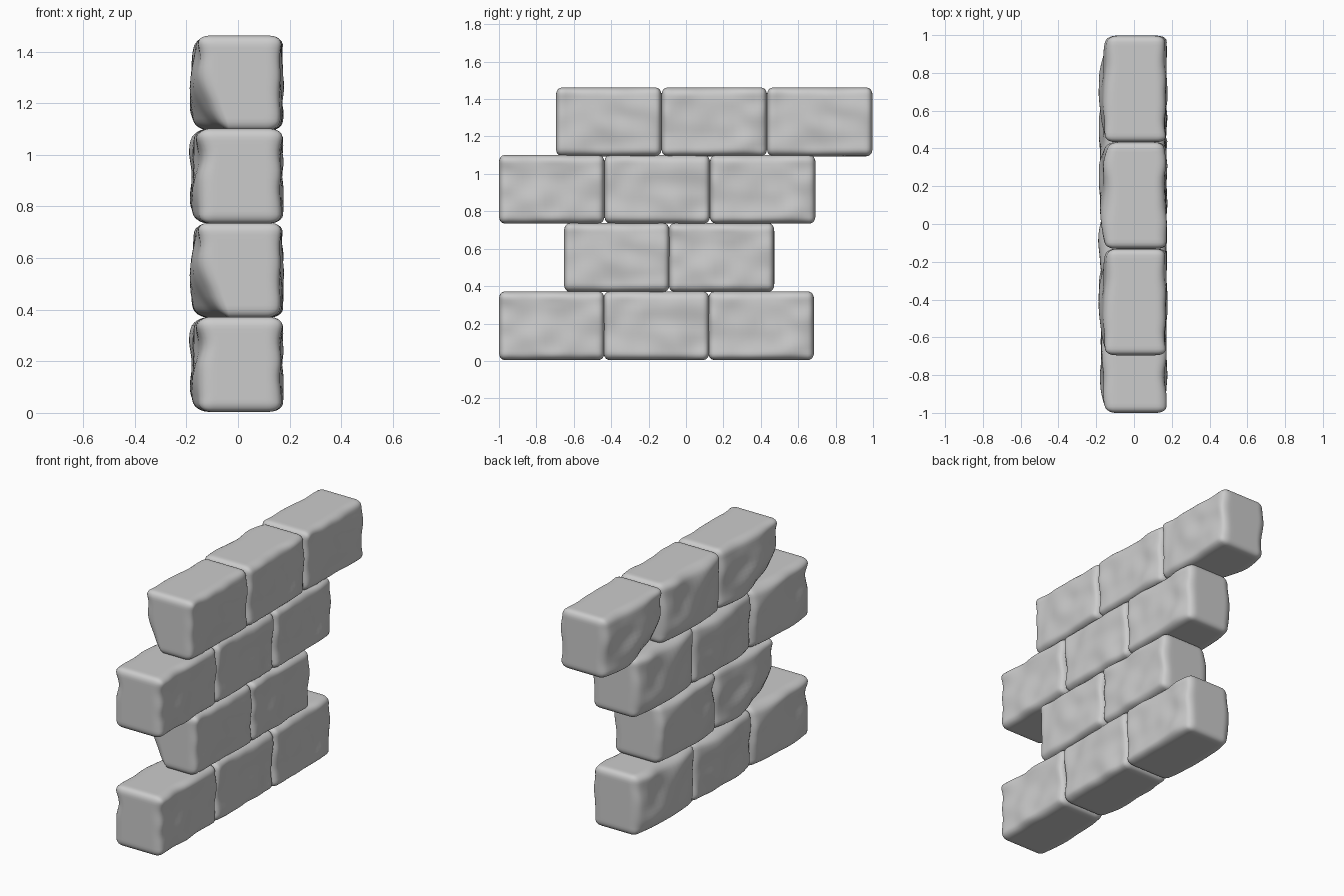
import bpy, bmesh
from mathutils import Vector, noise

if "Cube" in bpy.data.objects:
    bpy.data.objects.remove(bpy.data.objects["Cube"])

HALF = Vector((0.155, 0.282, 0.184))      # brick half size
ROUND = Vector((0.05, 0.032, 0.04))       # corner radii per axis


def smooth(t):
    t = max(0.0, min(1.0, t))
    return t * t * (3 - 2 * t)


def make_brick(name, y, z, kind):
    """Rounded stone block with rough long faces; kind picks the wear pattern."""
    bm = bmesh.new()
    bmesh.ops.create_cube(bm, size=2)
    bmesh.ops.subdivide_edges(bm, edges=bm.edges[:], cuts=23, use_grid_fill=True)
    seed = Vector((kind * 7.3, kind * 3.1, kind * 5.7))
    for v in bm.verts:
        # gather the grid toward the edges, then round them off
        p = Vector([t * (1.4 - 0.4 * t * t) * h for t, h in zip(v.co, HALF)])
        core = Vector([max(r - h, min(h - r, c)) for c, h, r in zip(p, HALF, ROUND)])
        d = Vector([(a - b) / r for a, b, r in zip(p, core, ROUND)])
        d.normalize()
        p = core + Vector([a * r for a, r in zip(d, ROUND)])
        u, w = p.y / HALF.y, p.z / HALF.z

        # rough long faces: the back one bulges, the other is nearly flat
        n = noise.noise(Vector((0, p.y * 5, p.z * 7)) + seed)
        n2 = noise.noise(Vector((4, p.y * 8, p.z * 9)) + seed)
        bulge = (1 - abs(u) ** 3) * (1 - 0.6 * abs(w) ** 4)
        left = 0.025 * n + 0.008 * n2 + 0.032 * bulge - 0.012
        if kind == 1:
            # broken lower corner
            left -= 0.008 + 0.08 * smooth((-u - w - 0.5) / 1.5)
            left += 0.012 * smooth(-u)
        right = 0.012 + 0.015 * n2 + 0.008 * n
        s = p.x / HALF.x
        p.x += right * smooth(s) if s > 0 else -left * smooth(-s)
        v.co = p
    for f in bm.faces:
        f.smooth = True
    mesh = bpy.data.meshes.new(name)
    bm.to_mesh(mesh)
    bm.free()
    ob = bpy.data.objects.new(name, mesh)
    ob.location = (0, y, z)
    bpy.context.collection.objects.link(ob)


# courses: centre height, y of the first edge, wear pattern of each brick
courses = [
    (0.188, -1.00, (0, 2, 3)),
    (0.553, -0.652, (1, 0)),
    (0.918, -1.00, (0, 2, 3)),
    (1.278, -0.695, (1, 3, 1)),
]
for row, (z, y0, kinds) in enumerate(courses):
    step = 0.56 if row < 2 else 0.564
    for i, kind in enumerate(kinds):
        make_brick(f"brick_row{row + 1}_{i + 1}", y0 + 0.282 + i * step, z, kind)
